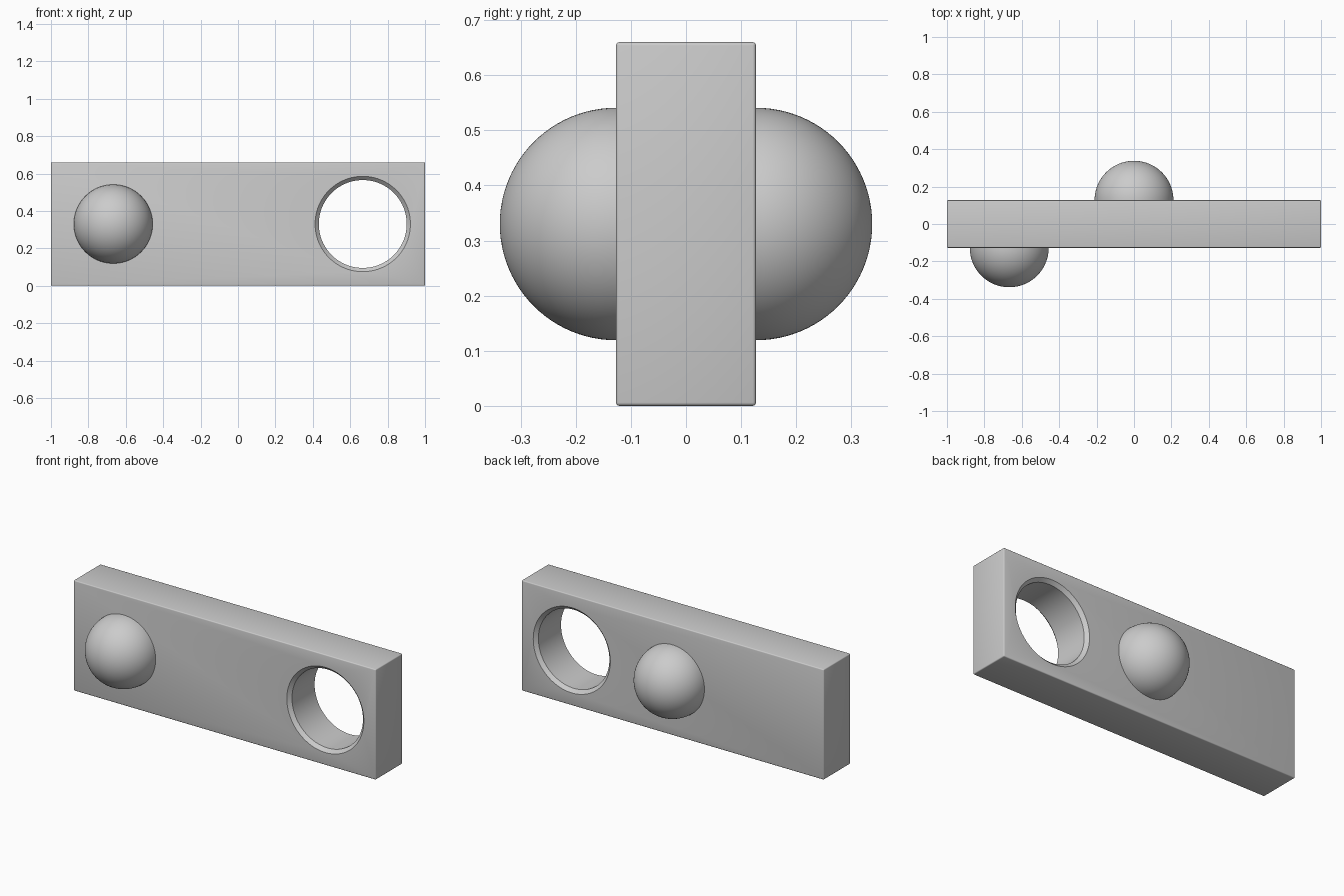
import bpy, bmesh, math
from mathutils import Matrix, Vector

cube = bpy.data.objects.get("Cube")
if cube:
    bpy.data.objects.remove(cube, do_unlink=True)

LENGTH, DEPTH, HEIGHT = 2.0, 0.254, 0.66
FACE = DEPTH / 2
MID = HEIGHT / 2
SPACING = 0.667
KNOB_R, HOLE_R, RIM = 0.211, 0.235, 0.02

grey = bpy.data.materials.new("plain_grey")
grey.use_nodes = True
colour = (0.6, 0.6, 0.6, 1)
grey.diffuse_color = colour
grey.node_tree.nodes["Principled BSDF"].inputs["Base Color"].default_value = colour


def make_object(name, bm):
    bmesh.ops.recalc_face_normals(bm, faces=bm.faces)
    mesh = bpy.data.meshes.new(name)
    bm.to_mesh(mesh)
    bm.free()
    mesh.materials.append(grey)
    obj = bpy.data.objects.new(name, mesh)
    bpy.context.collection.objects.link(obj)
    return obj


def activate(obj):
    bpy.ops.object.select_all(action='DESELECT')
    obj.select_set(True)
    bpy.context.view_layer.objects.active = obj


def lathe(name, profile, x, steps=96):
    """Spin (radius, y) points around an axis along y."""
    bm = bmesh.new()
    verts = [bm.verts.new((r, y, 0)) for r, y in profile]
    edges = [bm.edges.new(pair) for pair in zip(verts, verts[1:])]
    bmesh.ops.spin(bm, geom=verts + edges, cent=(0, 0, 0), axis=(0, 1, 0),
                   angle=math.tau, steps=steps)
    bmesh.ops.remove_doubles(bm, verts=bm.verts, dist=1e-5)
    bmesh.ops.translate(bm, verts=bm.verts, vec=(x, 0, MID))
    return make_object(name, bm)


# Block with slightly softened edges
bm = bmesh.new()
bmesh.ops.create_cube(bm, size=1, matrix=Matrix.Translation((0, 0, MID))
                      @ Matrix.Diagonal((LENGTH, DEPTH, HEIGHT, 1)))
bmesh.ops.bevel(bm, geom=bm.edges[:], offset=0.006, segments=3,
                profile=0.5, affect='EDGES')
block = make_object("block", bm)

# Through hole, chamfered on both faces
out = FACE + RIM
cutter = lathe("hole_cutter", [
    (0, -out), (HOLE_R + 2 * RIM, -out), (HOLE_R, -FACE + RIM),
    (HOLE_R, FACE - RIM), (HOLE_R + 2 * RIM, out), (0, out)], SPACING)
cutter.hide_render = True
cut = block.modifiers.new("hole", 'BOOLEAN')
cut.operation = 'DIFFERENCE'
cut.solver = 'EXACT'
cut.object = cutter
activate(block)
bpy.ops.object.modifier_apply(modifier=cut.name)
bpy.data.objects.remove(cutter, do_unlink=True)
bpy.ops.object.shade_smooth_by_angle(angle=math.radians(31))

# Half-round knobs on the front and back faces
for name, x, side in (("front_knob", -SPACING, -1), ("back_knob", 0, 1)):
    arc = [(KNOB_R * math.cos(a), side * (FACE + KNOB_R * math.sin(a)))
           for a in (math.pi / 2 * i / 24 for i in range(25))]
    knob = lathe(name, arc + [], x)
    # Make sure the open shell faces outward
    centre = Vector((x, side * FACE, MID))
    for face in knob.data.polygons:
        if face.normal.dot(face.center - centre) < 0:
            face.flip()
    activate(knob)
    bpy.ops.object.shade_smooth_by_angle(angle=math.radians(31))
